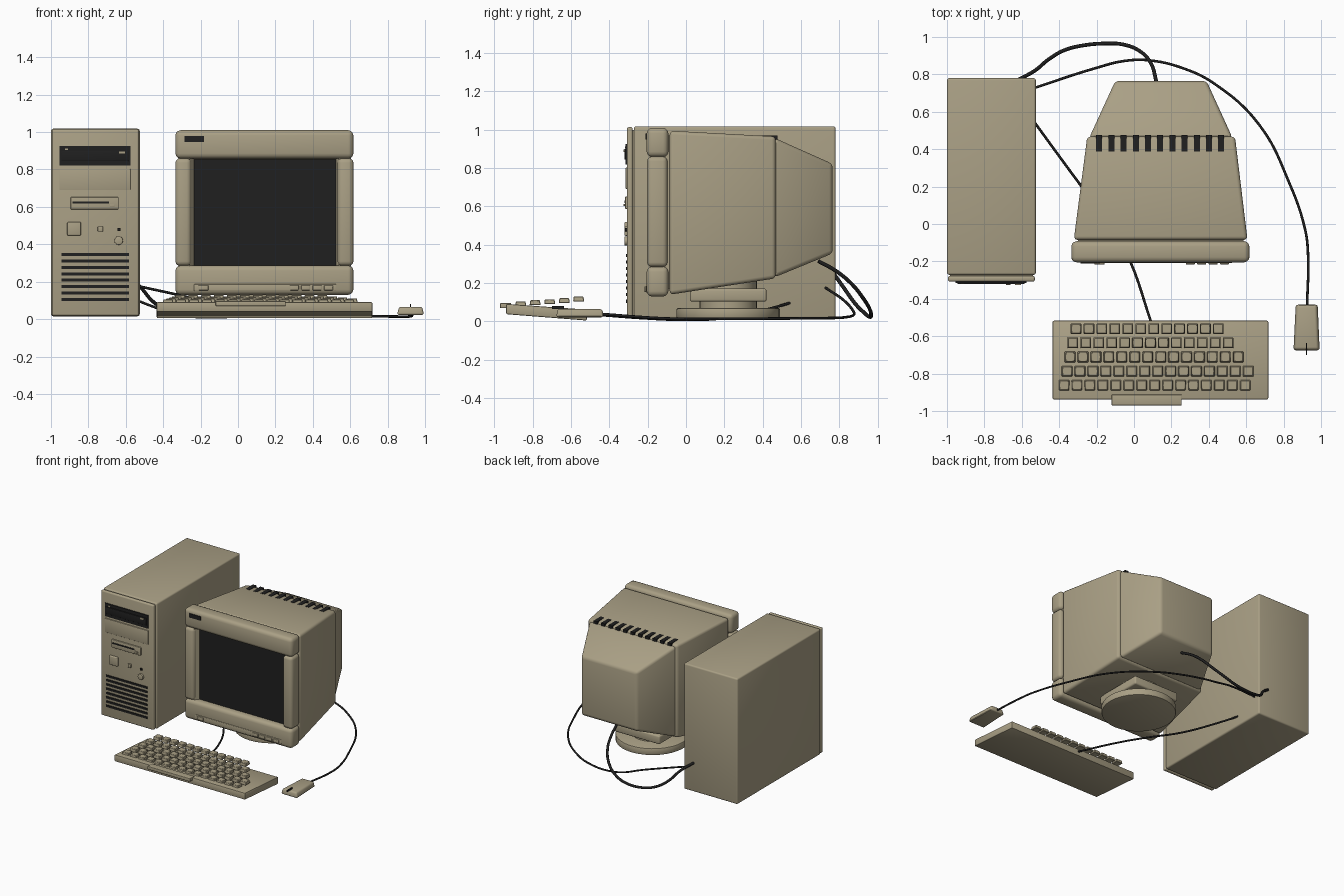
import bpy, bmesh, math


def material(name, rgb):
    m = bpy.data.materials.new(name)
    m.diffuse_color = (*rgb, 1)
    return m


BEIGE = material("beige_plastic", (0.40, 0.35, 0.235))
DARK = material("near_black", (0.014, 0.014, 0.014))
MADE = []


def finish(name, bm, mat, bevel=0.0, segs=3):
    if bevel:
        bmesh.ops.bevel(bm, geom=bm.edges[:], offset=bevel, segments=segs,
                        profile=0.5, affect='EDGES', clamp_overlap=True)
    bmesh.ops.recalc_face_normals(bm, faces=bm.faces[:])
    me = bpy.data.meshes.new(name)
    bm.to_mesh(me)
    bm.free()
    me.materials.append(mat)
    ob = bpy.data.objects.new(name, me)
    bpy.context.collection.objects.link(ob)
    MADE.append(ob)
    return ob


def add_loft(bm, a, b):
    """Join two four-point loops into a closed block."""
    a, b = [bm.verts.new(p) for p in a], [bm.verts.new(p) for p in b]
    bm.faces.new(a)
    bm.faces.new(b[::-1])
    for i in range(4):
        j = (i + 1) % 4
        bm.faces.new((a[i], b[i], b[j], a[j]))


def rect_y(y, x0, x1, z0, z1):
    return [(x0, y, z0), (x1, y, z0), (x1, y, z1), (x0, y, z1)]


def rect_z(z, x0, x1, y0, y1):
    return [(x0, y0, z), (x1, y0, z), (x1, y1, z), (x0, y1, z)]


def loft(name, a, b, bevel=0.0, mat=BEIGE, segs=3):
    bm = bmesh.new()
    add_loft(bm, a, b)
    return finish(name, bm, mat, bevel, segs)


def box(name, x0, x1, y0, y1, z0, z1, bevel=0.0, mat=BEIGE, segs=3):
    return loft(name, rect_y(y0, x0, x1, z0, z1), rect_y(y1, x0, x1, z0, z1),
                bevel, mat, segs)


def disc(name, x, y, z0, z1, r, bevel=0.0, axis='Z'):
    bm = bmesh.new()
    bmesh.ops.create_cone(bm, cap_ends=True, segments=32, radius1=r, radius2=r, depth=z1 - z0)
    if bevel:
        rim = [e for e in bm.edges if abs(e.verts[0].co.z - e.verts[1].co.z) < 1e-5]
        bmesh.ops.bevel(bm, geom=rim, offset=bevel, segments=2, profile=0.5, affect='EDGES')
    ob = finish(name, bm, BEIGE)
    ob.location = (x, y, (z0 + z1) / 2)
    if axis == 'Y':
        ob.location = (x, (z0 + z1) / 2, y)
        ob.rotation_euler.x = math.pi / 2
    return ob


def cable(name, pts, r):
    cu = bpy.data.curves.new(name, 'CURVE')
    cu.dimensions = '3D'
    cu.bevel_depth, cu.bevel_resolution = r, 2
    cu.resolution_u, cu.use_fill_caps = 6, True
    sp = cu.splines.new('BEZIER')
    sp.bezier_points.add(len(pts) - 1)
    for bp, p in zip(sp.bezier_points, pts):
        bp.co = p
        bp.handle_left_type = bp.handle_right_type = 'AUTO'
    cu.materials.append(DARK)
    bpy.context.collection.objects.link(bpy.data.objects.new(name, cu))


# Tower case and front bezel
box("tower_case", -1.0, -0.525, -0.272, 0.78, 0.015, 1.018, 0.012)
box("tower_bezel_core", -0.985, -0.54, -0.29, -0.26, 0.03, 1.0)
box("tower_bezel", -0.995, -0.53, -0.308, -0.278, 0.018, 1.014, 0.01)

# Drive bays, slot and buttons on the tower
box("disc_drive", -0.955, -0.575, -0.315, -0.3, 0.82, 0.925, 0, DARK)
box("disc_drive_tray", -0.945, -0.585, -0.322, -0.31, 0.845, 0.9, 0.003, DARK)
box("drive_light", -0.925, -0.908, -0.319, -0.31, 0.903, 0.913)
box("drive_button", -0.635, -0.605, -0.326, -0.315, 0.885, 0.897)
box("blank_bay", -0.955, -0.575, -0.315, -0.3, 0.692, 0.803, 0.003)
box("floppy_drive", -0.895, -0.638, -0.318, -0.3, 0.587, 0.652, 0.004)
box("floppy_slot", -0.885, -0.69, -0.321, -0.312, 0.619, 0.63, 0, DARK)
box("floppy_button", -0.685, -0.66, -0.325, -0.312, 0.602, 0.614, 0.002)
box("power_button", -0.913, -0.84, -0.322, -0.3, 0.447, 0.519, 0.006)
box("reset_button", -0.75, -0.722, -0.32, -0.3, 0.468, 0.496, 0.003)
box("power_light", -0.643, -0.628, -0.318, -0.3, 0.472, 0.487, 0, DARK)
disc("tower_lock", -0.638, 0.42, -0.322, -0.3, 0.023, 0.003, 'Y')
for i in range(8):
    z = 0.345 - i * 0.0342
    box(f"tower_vent_{i + 1}", -0.945, -0.583, -0.314, -0.3, z - 0.008, z + 0.008, 0, DARK)

# Monitor housing: tapered middle and tapered back
box("monitor_core", -0.3, 0.585, -0.13, -0.06, 0.17, 0.97)
loft("monitor_housing", rect_y(-0.085, -0.322, 0.607, 0.14, 0.995),
     rect_y(0.468, -0.25, 0.54, 0.225, 0.965), 0.02)
loft("monitor_back", rect_y(0.46, -0.24, 0.527, 0.23, 0.958),
     rect_y(0.765, -0.1, 0.388, 0.355, 0.822), 0.02)
for i in range(11):
    x = -0.186 + i * 0.0652
    box(f"monitor_vent_{i + 1}", x - 0.016, x + 0.016, 0.387, 0.477, 0.945, 0.971, 0, DARK)

# Monitor bezel bars around the screen
box("bezel_top", -0.335, 0.617, -0.205, -0.092, 0.858, 1.01, 0.028)
box("bezel_bottom", -0.335, 0.617, -0.205, -0.092, 0.13, 0.287, 0.028)
for side, x0 in (("left", -0.335), ("right", 0.532)):
    box(f"bezel_{side}", x0, x0 + 0.085, -0.203, -0.097, 0.285, 0.86, 0.024)

# Sloping inner frame and the screen
bm = bmesh.new()
outer = [bm.verts.new(p) for p in rect_y(-0.185, -0.258, 0.54, 0.262, 0.872)]
inner = [bm.verts.new(p) for p in rect_y(-0.15, -0.233, 0.523, 0.286, 0.853)]
for i in range(4):
    j = (i + 1) % 4
    bm.faces.new((outer[i], outer[j], inner[j], inner[i]))
finish("screen_frame", bm, BEIGE)
box("screen", -0.236, 0.526, -0.152, -0.12, 0.283, 0.856, 0, DARK)

# Monitor badge plate and controls
box("badge_plate", -0.285, -0.183, -0.21, -0.202, 0.948, 0.98, 0, DARK)
box("monitor_control_panel", -0.235, 0.525, -0.208, -0.2, 0.15, 0.187, 0.003)
box("monitor_power", -0.212, -0.158, -0.217, -0.2, 0.154, 0.182, 0.004)
for i in range(4):
    x = 0.277 + i * 0.061
    box(f"monitor_button_{i + 1}", x, x + 0.048, -0.216, -0.2, 0.154, 0.182, 0.004)

# Swivel stand
disc("stand_base", 0.14, 0.22, 0.015, 0.07, 0.27, 0.008)
disc("stand_pivot", 0.14, 0.22, 0.06, 0.21, 0.15)
box("stand_neck", -0.06, 0.34, 0.02, 0.42, 0.103, 0.172, 0.012)

# Keyboard: wedge body, floating key rows and wrist tab
loft("keyboard_body", rect_y(-0.938, -0.435, 0.718, 0.038, 0.092),
     rect_y(-0.517, -0.435, 0.718, 0.005, 0.062), 0.007, segs=2)
bm = bmesh.new()
rows = [(-0.56, 0.118, -0.31, 12), (-0.635, 0.110, -0.327, 13), (-0.711, 0.104, -0.342, 14),
        (-0.787, 0.099, -0.358, 15), (-0.862, 0.093, -0.374, 15)]
for y, z, x_first, count in rows:
    for i in range(count):
        x = x_first + i * 0.0692
        add_loft(bm, rect_z(z - 0.014, x - 0.029, x + 0.029, y - 0.029, y + 0.029),
                 rect_z(z + 0.012, x - 0.025, x + 0.025, y - 0.025, y + 0.025))
finish("keys", bm, BEIGE, 0.003, 1)
box("space_bar", -0.12, 0.255, -0.97, -0.912, 0.07, 0.096, 0.004)

# Mouse
bm = bmesh.new()
add_loft(bm, [(0.85, -0.677, 0.022), (0.995, -0.677, 0.022), (0.985, -0.43, 0.022), (0.862, -0.43, 0.022)],
         [(0.86, -0.67, 0.062), (0.985, -0.67, 0.062), (0.975, -0.436, 0.06), (0.872, -0.436, 0.06)])
bmesh.ops.translate(bm, vec=(0, 0, 0.004), verts=[v for v in bm.verts if v.co.z > 0.05])
finish("mouse_body", bm, BEIGE, 0.012)
box("mouse_button_split", 0.92, 0.926, -0.7, -0.635, 0.066, 0.08, 0, DARK)

# Cables
cable("mouse_cable", [(-0.54, 0.725, 0.178), (-0.2, 0.835, 0.1), (-0.05, 0.872, 0.055),
                      (0.08, 0.875, 0.035), (0.27, 0.83, 0.022), (0.43, 0.75, 0.018),
                      (0.67, 0.53, 0.016), (0.83, 0.22, 0.014), (0.915, -0.03, 0.014),
                      (0.93, -0.15, 0.018), (0.925, -0.45, 0.04)], 0.007)
cable("monitor_cable", [(0.13, 0.69, 0.315), (0.115, 0.78, 0.265), (0.09, 0.86, 0.2),
                        (0.03, 0.925, 0.12), (-0.06, 0.96, 0.06), (-0.15, 0.965, 0.03),
                        (-0.27, 0.955, 0.025), (-0.37, 0.93, 0.045), (-0.45, 0.885, 0.09),
                        (-0.53, 0.82, 0.18), (-0.62, 0.77, 0.25)], 0.01)
cable("keyboard_cable", [(-0.54, 0.555, 0.1), (-0.42, 0.39, 0.055), (-0.28, 0.2, 0.018),
                         (-0.12, -0.01, 0.009), (-0.02, -0.2, 0.016), (0.09, -0.52, 0.04)], 0.007)

# Smooth the rounded edges, keep corners crisp
for ob in MADE:
    ob.select_set(True)
bpy.context.view_layer.objects.active = MADE[0]
bpy.ops.object.shade_smooth_by_angle(angle=math.radians(35))
